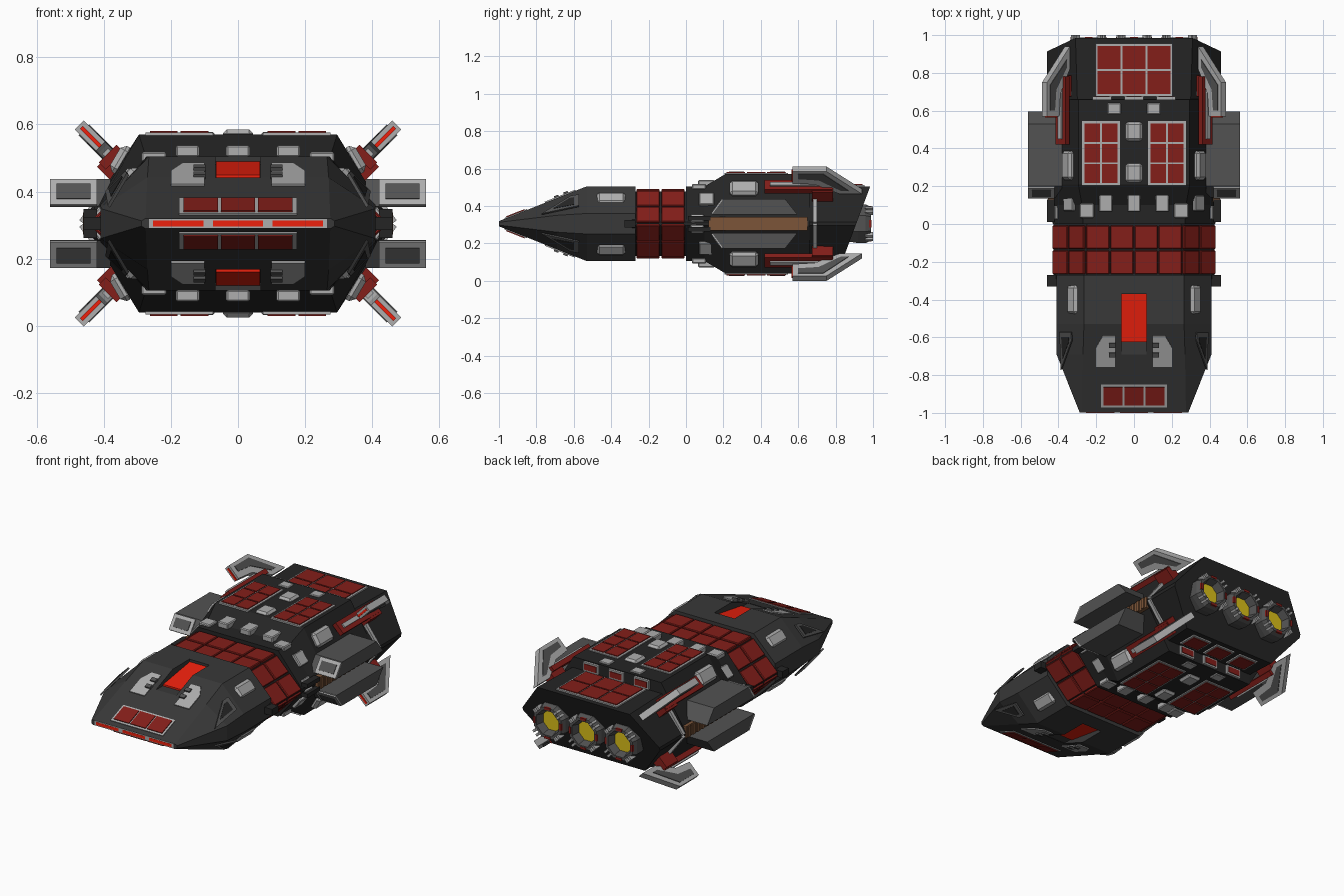
import bpy, bmesh, math
from mathutils import Matrix, Vector

if "Cube" in bpy.data.objects:
    bpy.data.objects.remove(bpy.data.objects["Cube"])

ZC = 0.305  # the ship is mirrored top/bottom around this height


def material(name, *rgb):
    m = bpy.data.materials.new(name)
    m.diffuse_color = (*rgb, 1)
    m.use_nodes = True
    m.node_tree.nodes["Principled BSDF"].inputs["Base Color"].default_value = m.diffuse_color
    return m


DARK = material("dark_hull", .018, .018, .018)
NOSE = material("nose_grey", .04, .04, .04)
MID = material("mid_grey", .085, .085, .085)
LIGHT = material("light_grey", .42, .42, .42)
RED = material("red_panel", .23, .013, .01)
GLOW = material("bright_red", .85, .015, .004)
BROWN = material("brown", .2, .09, .04)
YELLOW = material("yellow", .7, .52, .01)


def place(origin, u, v):
    """Matrix with local axes u, v and their normal."""
    u, v = Vector(u).normalized(), Vector(v).normalized()
    m = Matrix((u, v, u.cross(v))).transposed().to_4x4()
    return Matrix.Translation(origin) @ m


def at(x, y, z):
    return Matrix.Translation((x, y, z))


def finish(name, bm, mat, mirror="", bevel=0):
    bmesh.ops.recalc_face_normals(bm, faces=bm.faces)
    me = bpy.data.meshes.new(name)
    bm.to_mesh(me)
    bm.free()
    ob = bpy.data.objects.new(name, me)
    ob.location.z = ZC
    me.materials.append(mat)
    bpy.context.collection.objects.link(ob)
    if bevel:
        b = ob.modifiers.new("chamfer", 'BEVEL')
        b.width, b.segments = bevel, 1
    if mirror:
        m = ob.modifiers.new("mirror", 'MIRROR')
        m.use_axis = ["x" in mirror, False, "z" in mirror]
        m.use_mirror_merge = False
    return ob


def boxes(name, items, mat, mirror="", bevel=0):
    """items: (matrix, size) pairs joined in one object."""
    bm = bmesh.new()
    for m, s in items:
        bmesh.ops.create_cube(bm, size=1, matrix=m @ Matrix.Diagonal((*s, 1)))
    return finish(name, bm, mat, mirror, bevel)


def prism(name, pts, depth, m, mat, mirror=""):
    bm = bmesh.new()
    lo, hi = ([bm.verts.new(m @ Vector((x, y, k * depth / 2))) for x, y in pts] for k in (-1, 1))
    bm.faces.new(lo)
    bm.faces.new(hi)
    for i in range(len(pts)):
        j = (i + 1) % len(pts)
        bm.faces.new((lo[i], lo[j], hi[j], hi[i]))
    return finish(name, bm, mat, mirror)


def hull(name, sections, mat, lean=0):
    """Loft of eight-sided sections: y, top half width, top height, side half width, side half height.
    lean tilts the last section so that its lower edge lies further forward."""
    bm, rings = bmesh.new(), []
    for y, tx, tz, sx, sh in sections:
        k = lean if (y, tx, tz, sx, sh) == sections[-1] else 0
        p = [(x, y - k * (1 - z / tz), z) for x, z in ((tx, tz), (sx, sh), (sx, -sh), (tx, -tz))]
        p += [(-x, yy, z) for x, yy, z in reversed(p)]
        rings.append([bm.verts.new(q) for q in p])
    for a, b in zip(rings, rings[1:]):
        for i in range(8):
            bm.faces.new((a[i], a[(i + 1) % 8], b[(i + 1) % 8], b[i]))
    for r in (rings[0], rings[-1]):
        for q in ((0, 1, 6, 7), (1, 2, 5, 6), (2, 3, 4, 5)):
            bm.faces.new([r[i] for i in q])
    return finish(name, bm, mat)


def framed_panels(name, m, w, h, nx, ny, mirror):
    """Light backing plate carrying a grid of red tiles."""
    boxes(name + "_frame", [(m, (w, h, .012))], LIGHT, mirror)
    tw, th = (w - .016) / nx, (h - .016) / ny
    tiles = [(m @ at((i - (nx - 1) / 2) * tw, (j - (ny - 1) / 2) * th, .005), (tw - .009, th - .009, .012))
             for i in range(nx) for j in range(ny)]
    boxes(name + "_tiles", tiles, RED, mirror)


def slope(y, top, side, f, lift=0):
    """Frame on the right sloped face between top and side corners, f = 0 (side) to 1 (top)."""
    t, s = Vector((top[0], y, top[1])), Vector((side, y, 0))
    return place(s.lerp(t, f), (0, 1, 0), t - s) @ at(0, 0, lift)


# Nose with recessed canopy
nose = hull("nose", [(-.997, .275, .015, .288, .008), (-.69, .27, .137, .41, .045), (-.53, .265, .2, .41, .055),
                     (-.27, .265, .2, .41, .055)], NOSE)
YZ = place((0, 0, 0), (0, 1, 0), (0, 0, 1))
cutter = prism("canopy_cutter", [(-.69, .135), (-.62, .135), (-.37, .175), (-.37, .3), (-.69, .3)], .135, YZ, NOSE, "z")
cutter.hide_render = True
cutter.hide_viewport = True
cut = nose.modifiers.new("canopy_recess", 'BOOLEAN')
cut.operation, cut.object, cut.solver = 'DIFFERENCE', cutter, 'EXACT'
prism("canopy", [(-.625, .13), (-.37, .17), (-.37, .185), (-.625, .145)], .13, YZ, GLOW, "z")


def nose_top(x, y, lift=0):
    return place((x, y, .2 - .394 * (-.53 - y)), (1, 0, 0), (0, 1, .394)) @ at(0, 0, lift)


framed_panels("nose_window", nose_top(0, -.91, -.002), .35, .13, 3, 1, "z")
prism("nose_intake", [(.1, -.09), (.2, -.09), (.2, .02), (.165, .085), (.1, .085)], .03, nose_top(0, -.67, -.009),
      LIGHT, "xz")
boxes("nose_intake_fins", [(nose_top(.115, y, .004), (.035, .025, .022)) for y in (-.64, -.69)], MID, "xz")
boxes("nose_light_frame", [(at(0, -.993, 0), (.53, .012, .028))], LIGHT)
boxes("nose_lights", [(at(x, -.995, 0), (.15, .01, .018)) for x in (-.178, 0, .178)], GLOW)
SIDE = place((.36, -.655, .105), (0, 1, .25), (-.145, 0, .145))
prism("nose_side_vent", [(-.12, -.035), (.085, -.045), (.085, .04), (.04, .045)], .01, SIDE, MID, "xz")
prism("nose_side_vent_core", [(-.06, -.02), (.06, -.03), (.06, .025), (.035, .028)], .014, SIDE, DARK, "xz")

# Red tiled neck
NT, NS = (.255, .175), .43
hull("neck_core", [(-.29, .25, .172, NS - .005, .01), (.01, .25, .172, NS - .005, .01)], DARK)
tiles = [(at(x, y, .174), (.122, .124, .022)) for x in (.064, .192) for y in (-.203, -.07)]
tiles += [(slope(y, NT, NS, f), (.124, .113, .022)) for f in (.25, .74) for y in (-.203, -.07)]
boxes("neck_tiles", tiles, RED, "xz", .004)
boxes("side_clips", [(at(.435, -.3, 0), (.05, .06, .04)), (at(.44, .07, .03), (.04, .12, .025))], DARK, "xz")

# Main body: raised middle block, lower rear deck, stern face leaning back over the engines
BT, BS = (.295, .265), .45
hull("main_body", [(0, .27, .2, .43, .01), (.1, .275, .2, .435, .01), (.21, *BT, BS, .01), (.66, *BT, BS, .01),
                   (.661, .3, .2, .46, .01), (.985, .31, .2, .46, .01)], DARK, .075)
framed_panels("middle_deck", at(.175, .375, .265), .2, .34, 2, 3, "xz")
framed_panels("rear_deck", at(0, .815, .202), .41, .28, 3, 2, "")
BELLY = place((0, .745, -.2), (1, 0, 0), (0, -1, 0))
for i, x in enumerate((-.17, 0, .17)):
    framed_panels(f"belly_panel_{i}", BELLY @ at(x, 0, .002), .13, .12, 1, 1, "")
boxes("block_rear_windows_frame", [(at(x, .664, .233), (.1, .02, .055)) for x in (-.17, 0, .17)], LIGHT, "z")
boxes("block_rear_windows", [(at(x, .672, .233), (.08, .012, .035)) for x in (-.17, 0, .17)], RED, "z")

# Light chamfered hatches
boxes("deck_hatches", [(at(0, .27, .267), (.09, .1, .026)), (at(0, .49, .267), (.09, .1, .026))], LIGHT, "z", .012)
boxes("deck_vents", [(at(.105, .61, .266), (.07, .06, .012))], LIGHT, "xz", .004)
boxes("slope_hatches", [(slope(.31, BT, BS, .7, .008), (.155, .09, .04)),
                        (slope(-.4, (.265, .2), .43, .66, .005), (.155, .08, .03))], LIGHT, "xz", .016)
boxes("collar_blocks", [(at(x, .11, .215), (.07, .09, .036)) for x in (-.15, 0, .15)], LIGHT, "z", .005)
boxes("collar_side_blocks", [(at(.25, .07, .198), (.075, .075, .03)), (slope(.11, (.275, .2), .435, .62), (.08, .08, .04)),
                             (slope(.06, (.275, .2), .435, .12), (.07, .05, .03))], LIGHT, "xz", .005)

# Side wings with framed front ends and a ribbed slot between them
prism("side_wings", [(.14, .05), (.2, .132), (.53, .132), (.595, .05)], .18, YZ @ at(0, 0, .47), MID, "xz")
WF = place((.49, .168, .091), (1, 0, 0), (0, .06, .082))
boxes("wing_front_frame", [(WF, (.14, .095, .012))], LIGHT, "xz")
boxes("wing_front_inset", [(WF, (.1, .055, .02))], MID, "xz")
boxes("wing_slot", [(at(.43, .385, 0), (.05, .53, .07))], BROWN, "x")
boxes("wing_slot_ribs", [(at(.455, .15 + .043 * i, 0), (.014, .022, .066)) for i in range(12)], BROWN, "x")
boxes("side_band", [(slope(.69, (.31, .2), .46, .42, .006), (.022, .21, .02))], LIGHT, "xz")

# Diagonal fins on red mounts
FIN = place((.367, 0, .187), (0, 1, 0), (1, 0, 1))
prism("fins", [(.57, .15), (.75, .15), (.94, -.02), (.82, -.02), (.69, .05), (.57, .06)], .038, FIN, LIGHT, "xz")
prism("fin_insets", [(.6, .13), (.735, .13), (.87, .005), (.83, .005), (.71, .085), (.6, .095)], .046, FIN, MID, "xz")
boxes("fin_lights", [(FIN @ at(.569, .1, 0), (.008, .08, .012))], GLOW, "xz")
boxes("fin_mounts", [(FIN @ at(.6, .015, 0), (.36, .03, .075)), (FIN @ at(.73, -.015, .02), (.11, .08, .06))], RED, "xz")
boxes("fin_mount_rails", [(FIN @ at(.58, .033, 0), (.26, .014, .025))], LIGHT, "xz")

# Three eight-sided engines
bm = bmesh.new()
glow = bmesh.new()
clamps, marks = [], []
for cx in (-.24, 0, .24):
    rings = []
    for r, y in ((.095, .82), (.112, .92), (.112, .96), (.098, .988), (.08, .988), (.062, .93)):
        rings.append([bm.verts.new((cx + r * math.cos(a), y, r * math.sin(a)))
                      for a in (math.pi * (i + .5) / 4 for i in range(8))])
    for a, b in zip(rings, rings[1:]):
        for i in range(8):
            bm.faces.new((a[i], a[(i + 1) % 8], b[(i + 1) % 8], b[i]))
    glow.faces.new([glow.verts.new((cx + .066 * math.cos(i * math.pi / 4 + math.pi / 8), .94,
                                    .066 * math.sin(i * math.pi / 4 + math.pi / 8))) for i in range(8)])
    for k in range(4):
        rot = at(cx, 0, 0) @ Matrix.Rotation(math.pi * (k + .5) / 2, 4, 'Y')
        clamps += [(rot @ at(s, .978, .098), (.014, .044, .025)) for s in (-.014, .014)]
        rot = at(cx, 0, 0) @ Matrix.Rotation(math.pi * k / 2, 4, 'Y')
        marks.append((rot @ at(0, .984, .088), (.04, .014, .014)))
finish("engine_nozzles", bm, MID)
finish("engine_glow", glow, YELLOW)
boxes("engine_clamps", clamps, LIGHT)
boxes("engine_marks", marks, RED)
